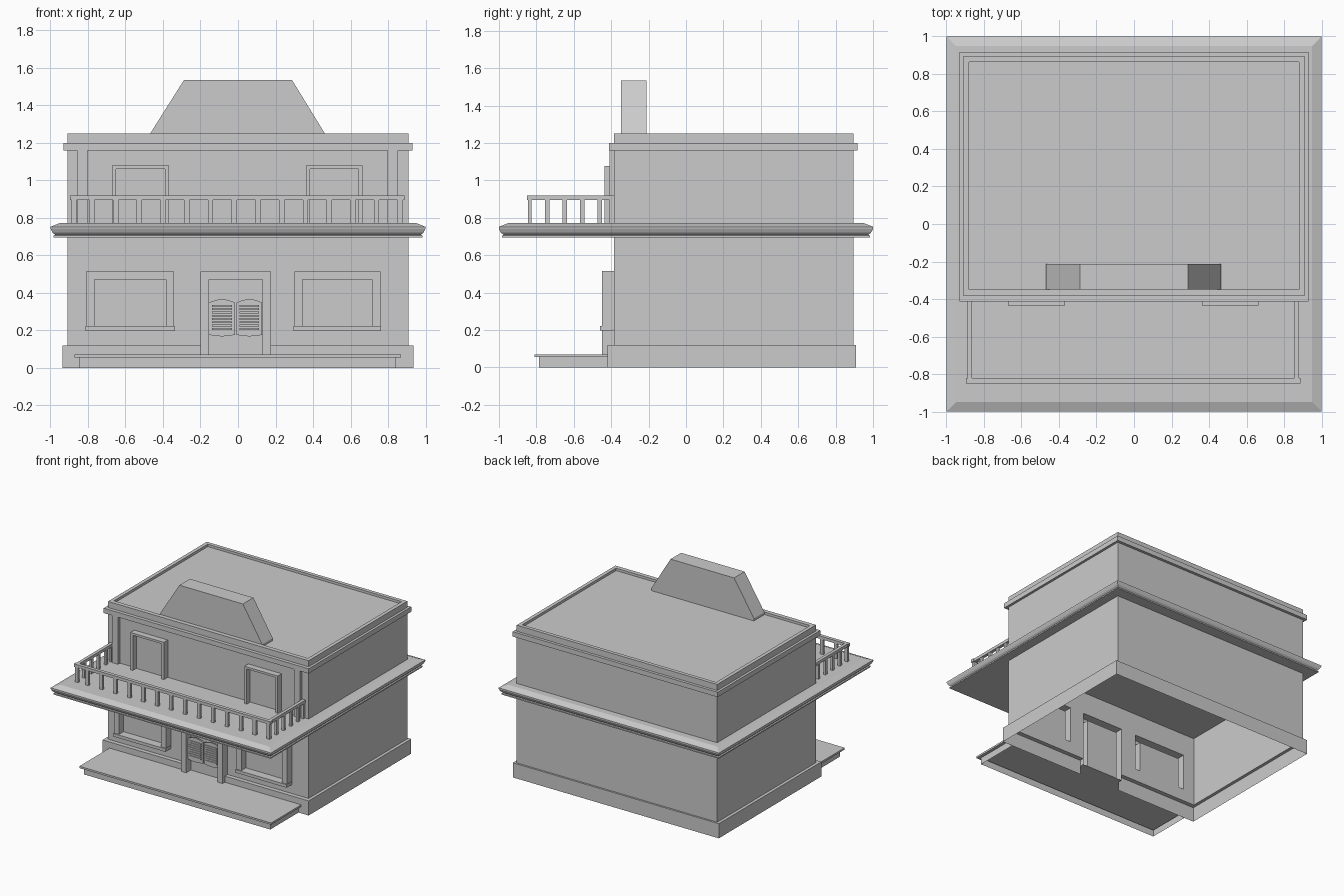
import bpy
import math

if "Cube" in bpy.data.objects:
    bpy.data.objects.remove(bpy.data.objects["Cube"])


def mesh(name, verts, faces):
    me = bpy.data.meshes.new(name)
    me.from_pydata(verts, [], faces)
    me.update()
    ob = bpy.data.objects.new(name, me)
    bpy.context.collection.objects.link(ob)
    return ob


def stack(name, rings, top=True, bottom=False, skip=(), front=False):
    """Stack rectangles (u0, u1, v0, v1, w); w points up, or to the front."""
    verts, faces = [], []
    for u0, u1, v0, v1, w in rings:
        for u, v in ((u0, v0), (u1, v0), (u1, v1), (u0, v1)):
            verts.append((u, -w, v) if front else (u, v, w))
    for r in range(len(rings) - 1):
        a = 4 * r
        for i in range(4):
            if i not in skip:
                j = (i + 1) % 4
                faces.append((a + i, a + j, a + 4 + j, a + 4 + i))
    n = len(verts)
    if top:
        faces.append((n - 4, n - 3, n - 2, n - 1))
    if bottom:
        faces.append((3, 2, 1, 0))
    return mesh(name, verts, faces)


def box(name, x0, x1, y0, y1, z0, z1):
    return stack(name, [(x0, x1, y0, y1, z0), (x0, x1, y0, y1, z1)], bottom=True)


def prism(name, pts, y0, y1):
    """Extrude an x-z outline (counter-clockwise from the front) along y."""
    n = len(pts)
    verts = [(x, y, z) for y in (y0, y1) for x, z in pts]
    faces = [tuple(range(n)), tuple(range(2 * n - 1, n - 1, -1))]
    faces += [((i + 1) % n, i, n + i, n + (i + 1) % n) for i in range(n)]
    return mesh(name, verts, faces)


def frame(name, x0, x1, z0, z1, ix0, ix1, iz0, iz1, w, back=.385):
    """Hollow surround with a recessed panel."""
    o, i = (x0, x1, z0, z1), (ix0, ix1, iz0, iz1)
    return stack(name, [o + (back,), o + (w,), i + (w,), i + (back + .005,)], front=True)


BODY = (-.91, .91, -.385, .895)
BASE = (-.935, .935, -.42, .91)

# Hollow ground floor: base course and walls, front side left open
stack("lower_walls", [BASE + (0,), BASE + (.12,), BODY + (.12,), BODY + (.70,)],
      top=False, skip=(0,))

# Front of base course, interrupted by the doorway
for side, door_x in ((-1, -.2), (1, .175)):
    xb, xw, d = side * .935, side * .91, door_x
    v = [(xb, -.42, 0), (d, -.42, 0), (d, -.42, .12), (xb, -.42, .12),
         (d, -.385, .12), (xw, -.385, .12)]
    f = [(0, 1, 2, 3), (3, 2, 4, 5)]
    mesh("front_base", v, f if side < 0 else [q[::-1] for q in f])

# Front wall with openings for windows and door
xs = [-.91, -.81, -.34, -.2, .175, .3, .76, .91]
zs = [.12, .2, .515, .7]
nx = len(xs)
mesh("front_wall", [(x, -.385, z) for z in zs for x in xs],
     [(j * nx + i, j * nx + i + 1, (j + 1) * nx + i + 1, (j + 1) * nx + i)
      for j in range(3) for i in range(nx - 1)
      if (i, j) not in ((1, 1), (5, 1), (3, 0), (3, 1))])

# Ground floor windows and doorway
for x0, x1 in ((-.81, -.34), (.3, .76)):
    frame("window_frame", x0, x1, .2, .515, x0 + .045, x1 - .045, .22, .47, .45)
    box("window_sill", x0 - .003, x1 + .003, -.46, -.387, .197, .222)
frame("door_frame", -.2, .175, .07, .515, -.155, .13, .07, .47, .45)

# Swinging doors with louvres
for x0, x1 in ((-.154, -.016), (-.008, .129)):
    n = 8
    lower = [(x0 + (x1 - x0) * t / n, .176 - .008 * math.sin(math.pi * t / n))
             for t in range(n + 1)]
    upper = [(x0 + (x1 - x0) * t / n, .348 + .018 * math.sin(math.pi * t / n))
             for t in range(n, -1, -1)]
    prism("swing_door", lower + upper, -.43, -.418)
    for k in range(8):
        z = .203 + k * .0175
        box("door_louvre", x0 + .016, x1 - .016, -.438, -.429, z, z + .01)

# Porch deck, open underneath
P, Q = (-.848, .843, -.785, -.42), (-.873, .868, -.81, -.42)
stack("porch", [P + (0,), P + (.055,), Q + (.055,), Q + (.07,)], skip=(2,))

# Balcony and eave slab
slab = [(.985, .695), (.985, .705), (.975, .708), (.99, .722),
        (1, .742), (1, .752), (.95, .772)]
stack("balcony_slab", [(-s, s, -s, s, z) for s, z in slab], bottom=True)

# Upper floor with cornice, parapet and sunken roof
C = (-.93, .93, -.413, .918)
R = (-.88, .88, -.35, .865)
stack("upper_floor", [BODY + (.77,), BODY + (1.16,), C + (1.16,), C + (1.20,),
                      BODY + (1.20,), BODY + (1.25,), R + (1.25,), R + (1.23,)])
prism("false_front", [(-.468, 1.23), (.463, 1.23), (.463, 1.25), (.288, 1.535),
                      (-.288, 1.535), (-.468, 1.25)], -.348, -.212)

# Upper doors and corner pilasters
for x0, x1 in ((-.672, -.368), (.362, .665)):
    frame("upper_door", x0, x1, .77, 1.078, x0 + .022, x1 - .022, .77, 1.06, .435)
for x0 in (-.858, .796):
    box("pilaster", x0, x0 + .056, -.41, -.38, .77, 1.16)

# Balcony railing
box("front_rail", -.895, .887, -.85, -.822, .896, .92)
for x in (-.876, .868):
    box("side_rail", x - .013, x + .013, -.822, -.385, .896, .92)
    for y in (-.742, -.648, -.555, -.462, -.396):
        box("side_baluster", x - .01, x + .01, y - .012, y + .012, .77, .897)
for x in [-.874] + [-.02 + .1265 * i for i in range(-6, 8)]:
    box("front_baluster", x - .014, x + .014, -.845, -.825, .77, .897)
